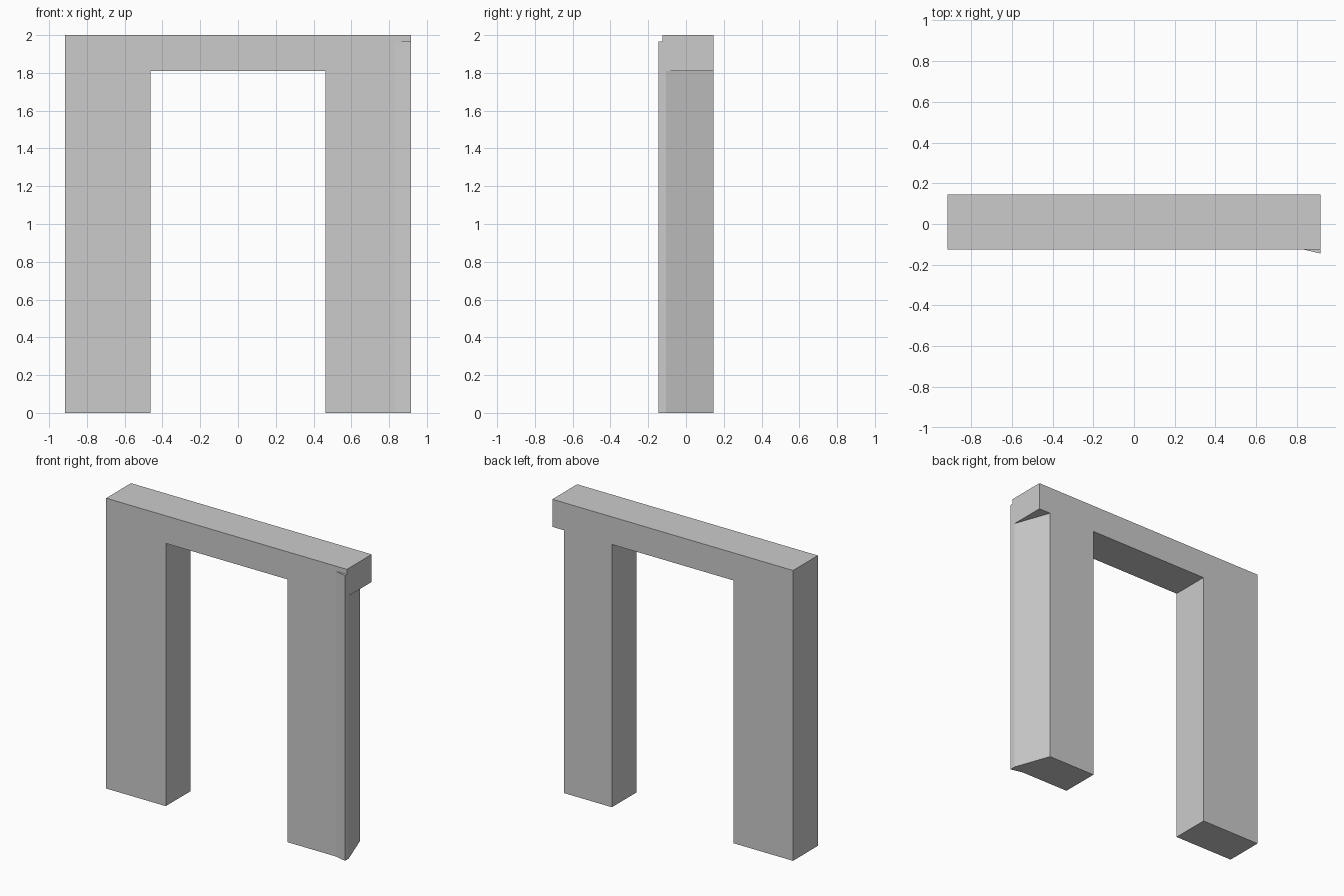
import bpy, bmesh
from mathutils import Vector

if "Cube" in bpy.data.objects:
    bpy.data.objects.remove(bpy.data.objects["Cube"])

BACK, FRONT, FLARE = 0.145, -0.125, -0.145
OUT, INNER = 0.917, 0.463
SOFFIT, TOP, FLARE_TOP = 1.81, 2.0, 1.965


def prism(name, points, offset):
    """Extrude a flat outline along an offset vector."""
    bm = bmesh.new()
    face = bm.faces.new([bm.verts.new(p) for p in points])
    ext = bmesh.ops.extrude_face_region(bm, geom=[face], use_keep_orig=True)
    verts = [g for g in ext["geom"] if isinstance(g, bmesh.types.BMVert)]
    bmesh.ops.translate(bm, verts=verts, vec=Vector(offset))
    bmesh.ops.recalc_face_normals(bm, faces=bm.faces)
    mesh = bpy.data.meshes.new(name)
    bm.to_mesh(mesh)
    bm.free()
    obj = bpy.data.objects.new(name, mesh)
    bpy.context.collection.objects.link(obj)
    return obj


# Left leg and lintel: one L-shaped outline pushed back in depth
frame = [(-OUT, 0), (-INNER, 0), (-INNER, SOFFIT), (OUT, SOFFIT), (OUT, TOP), (-OUT, TOP)]
prism("left_leg_and_lintel", [(x, FRONT, z) for x, z in frame], (0, BACK - FRONT, 0))

# Right leg: flared front corner, outer side slanting in toward the back
plan = [(INNER, FRONT), (0.83, FRONT), (OUT, FLARE), (OUT, -0.105), (0.827, BACK), (INNER, BACK)]
prism("right_leg", [(x, y, 0) for x, y in plan], (0, 0, SOFFIT))

# Flared corner continuing up the face of the lintel
wedge = [(0.83, FRONT), (OUT, FLARE), (OUT, FRONT)]
prism("corner_flare", [(x, y, SOFFIT) for x, y in wedge], (0, 0, FLARE_TOP - SOFFIT))
